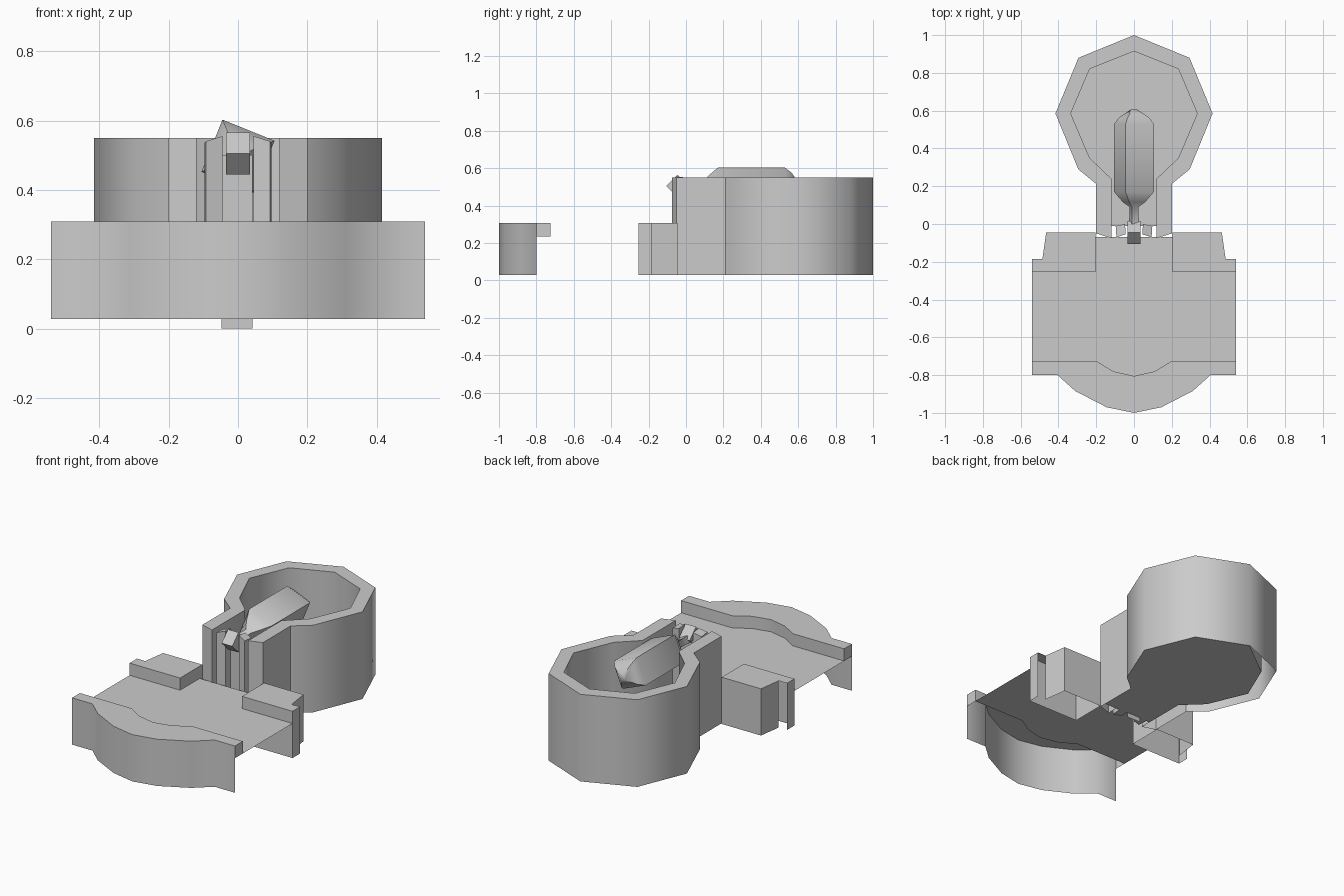
import bpy, bmesh, math

if "Cube" in bpy.data.objects:
    bpy.data.objects.remove(bpy.data.objects["Cube"])

BASE, DECK, LIP, RIM = 0.028, 0.235, 0.308, 0.55


def build(name, caps=(), strips=(), recalc=True):
    """caps: (points, z) flat faces; strips: (path, z0, z1, closed) upright walls."""
    bm = bmesh.new()
    for pts, z in caps:
        bm.faces.new([bm.verts.new((x, y, z)) for x, y in pts])
    for path, z0, z1, closed in strips:
        n = len(path)
        for i in range(n if closed else n - 1):
            a, b = path[i], path[(i + 1) % n]
            bm.faces.new([bm.verts.new(p) for p in
                          ((*a, z0), (*b, z0), (*b, z1), (*a, z1))])
    bmesh.ops.remove_doubles(bm, verts=bm.verts, dist=0.0005)
    if recalc:
        bmesh.ops.recalc_face_normals(bm, faces=bm.faces)
    return finish(name, bm)


def finish(name, bm):
    me = bpy.data.meshes.new(name)
    bm.to_mesh(me)
    bm.free()
    ob = bpy.data.objects.new(name, me)
    bpy.context.collection.objects.link(ob)
    return ob


def smooth(ob, degrees):
    bpy.ops.object.select_all(action='DESELECT')
    bpy.context.view_layer.objects.active = ob
    ob.select_set(True)
    bpy.ops.object.shade_smooth_by_angle(angle=math.radians(degrees))


def mirrored(half):
    """Half path ending at or near x = 0, continued on the other side."""
    return half + [(-x, y) for x, y in reversed(half) if abs(x) > 1e-6]


def loft(name, rings):
    bm = bmesh.new()
    loops = [[bm.verts.new(p) for p in r] for r in rings]
    n = len(loops[0])
    for a, b in zip(loops, loops[1:]):
        for i in range(n):
            j = (i + 1) % n
            bm.faces.new((a[i], a[j], b[j], b[i]))
    bm.faces.new(loops[0])
    bm.faces.new(loops[-1])
    bmesh.ops.recalc_face_normals(bm, faces=bm.faces)
    return finish(name, bm)


# Front terrace: raised lip with curved outer wall
lip_in = mirrored([(-0.54, -0.725), (-0.2, -0.725), (-0.11, -0.78), (0, -0.805)])
lip_out = mirrored([(-0.54, -0.8), (-0.405, -0.8), (-0.31, -0.885),
                    (-0.145, -0.97), (0, -1.0)])
lip = build("front_lip", [(lip_out + lip_in[::-1], LIP)],
            [(lip_out, BASE, LIP, False), (lip_in, DECK, LIP, False),
             ([lip_out[0], lip_in[0]], DECK, LIP, False),
             ([lip_out[-1], lip_in[-1]], DECK, LIP, False)])
smooth(lip, 50)

# Thin deck
build("deck", [(lip_in + [(0.54, -0.255), (0.205, -0.255), (0.205, -0.07),
                          (-0.205, -0.07), (-0.205, -0.255), (-0.54, -0.255)], DECK)],
      recalc=False)

# Stepped blocks at the two back corners of the deck, open underneath and at the notch
for side, s in (("left", -1), ("right", 1)):
    notch = [(s * 0.54, -0.185), (s * 0.485, -0.185)]
    wall = [notch[1], (s * 0.465, -0.045), (s * 0.205, -0.045),
            (s * 0.205, -0.255), (s * 0.54, -0.255), notch[0]]
    build(side + "_corner_block", [(wall, LIP)], [(wall, BASE, LIP, False)])

# Eight-sided chamber with entrance passage
out = mirrored([(-0.2, -0.05), (-0.2, 0.212), (-0.295, 0.29), (-0.416, 0.585),
                (-0.294, 0.88), (0, 1.0)])
inn = mirrored([(-0.12, -0.075), (-0.12, 0.24), (-0.235, 0.35), (-0.335, 0.585),
                (-0.235, 0.82), (0, 0.915)])
wall = build("chamber_wall", [(out + inn[::-1], RIM)],
             [(out + inn[::-1], BASE, RIM, True)])
smooth(wall, 50)

# Floor: inner outline on the left, reaching under the wall on the right
floor = [(-0.12, -0.01)] + inn[1:5] + out[5:-1] + [(0.2, -0.01)]
build("chamber_floor", [(floor[::-1], BASE)], recalc=False)

# Gate posts and the panel between them
for side, s in (("left", -1), ("right", 1)):
    post = [(0.045, -0.055), (0.093, -0.07), (0.097, -0.01), (0.047, 0.0)]
    tops = (0.555, 0.54, 0.535, 0.55)
    loft(side + "_gate_post", [[(s * x, y, BASE) for x, y in post],
                               [(s * x, y, z) for (x, y), z in zip(post, tops)]])
build("gate_panel", strips=[([(-0.047, -0.005), (0.042, -0.005)], 0.0, 0.5, False)],
      recalc=False)

# Tilted latch cube in front of the gate
diamond = [(-0.105, 0.505), (-0.045, 0.565), (0.015, 0.505), (-0.045, 0.445)]
loft("latch_cube", [[(x, y, z) for y, z in diamond] for x in (-0.035, 0.035)])

# Long tapered body, rolled about its length, with a thin neck
rings = []
for y, h in ((0.0, 0.02), (0.09, 0.018), (0.115, 0.045), (0.17, 0.081),
             (0.53, 0.081), (0.565, 0.06), (0.605, 0.015)):
    ring = []
    for k in range(4):
        a = math.radians(45 + 90 * k - 22)
        r = h * math.sqrt(2)
        ring.append((r * math.cos(a), y, 0.497 + r * math.sin(a)))
    rings.append(ring)
smooth(loft("clapper_body", rings), 50)
